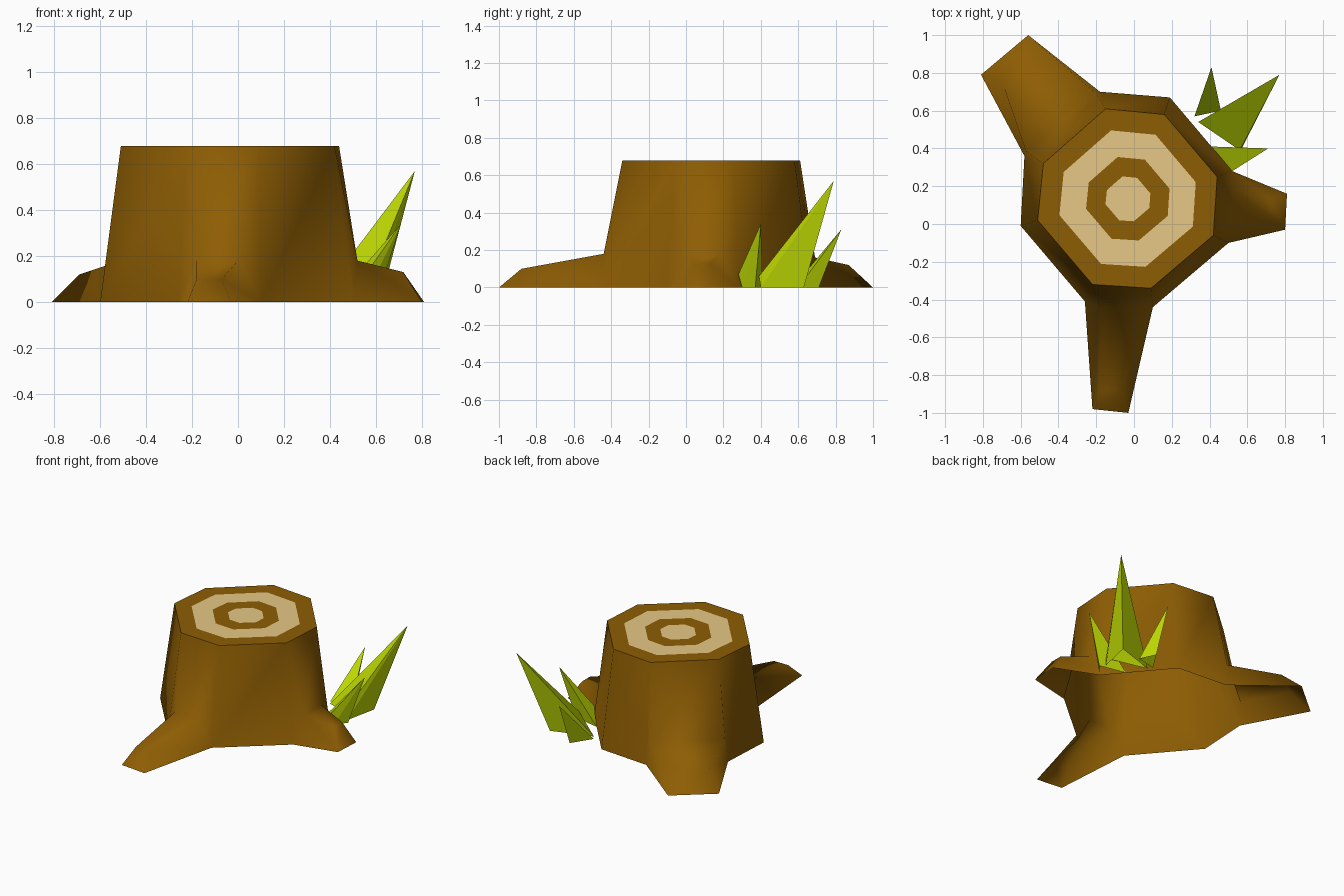
import bpy
import bmesh
from math import radians
from mathutils import Vector

default_cube = bpy.data.objects.get("Cube")
if default_cube:
    bpy.data.objects.remove(default_cube, do_unlink=True)


def make_material(name, red, green, blue):
    material = bpy.data.materials.new(name)
    colour = (red, green, blue, 1)
    material.diffuse_color = colour
    material.use_nodes = True
    shader = material.node_tree.nodes["Principled BSDF"]
    shader.inputs["Base Color"].default_value = colour
    shader.inputs["Roughness"].default_value = 0.9
    return material


bark = make_material("bark_brown", 0.27, 0.11, 0.001)
cream = make_material("ring_cream", 0.82, 0.59, 0.245)
leaf = make_material("grass_green", 0.53, 0.71, 0.001)


def finish(name, mesh_builder, materials, smooth_angle=None):
    bmesh.ops.recalc_face_normals(mesh_builder, faces=mesh_builder.faces[:])
    mesh = bpy.data.meshes.new(name)
    mesh_builder.to_mesh(mesh)
    mesh_builder.free()
    for material in materials:
        mesh.materials.append(material)
    thing = bpy.data.objects.new(name, mesh)
    bpy.context.collection.objects.link(thing)
    if smooth_angle:
        bpy.ops.object.select_all(action="DESELECT")
        thing.select_set(True)
        bpy.context.view_layer.objects.active = thing
        bpy.ops.object.shade_smooth_by_angle(angle=radians(smooth_angle))


def add_ring(builder, points):
    return [builder.verts.new(point) for point in points]


def bridge(builder, lower, upper, skip=(), material_index=0):
    count = len(lower)
    for i in range(count):
        if i not in skip:
            j = (i + 1) % count
            face = builder.faces.new((lower[i], lower[j], upper[j], upper[i]))
            face.material_index = material_index


# Trunk outlines, counter-clockwise from the left side
top_height = 0.68
top_outline = [Vector((x, y, top_height)) for x, y in (
    (0.44, 0.25), (0.16, 0.58), (-0.15, 0.61), (-0.48, 0.32),
    (-0.51, 0.02), (-0.22, -0.32), (0.09, -0.34), (0.42, -0.06))]
foot_outline = [Vector((x, y, 0)) for x, y in (
    (0.52, 0.28), (0.19, 0.67), (-0.18, 0.70), (-0.58, 0.36),
    (-0.60, -0.01), (-0.26, -0.41), (0.10, -0.44), (0.50, -0.10))]

# Roots by trunk side: shoulder pair and height, tip pair and height, toe pair
roots = {
    2: ((-0.20, 0.69), (-0.57, 0.38), 0.16, (-0.50, 0.87), (-0.69, 0.73), 0.12,
        (-0.56, 1.0), (-0.81, 0.79)),
    5: ((-0.18, -0.44), (0.0, -0.44), 0.18, (-0.18, -0.88), (-0.07, -0.88), 0.10,
        (-0.22, -0.98), (-0.03, -1.0)),
    7: ((0.52, 0.01), (0.52, 0.18), 0.18, (0.72, 0.04), (0.72, 0.13), 0.13,
        (0.80, -0.03), (0.81, 0.16)),
}

# Trunk walls, open underneath
stump = bmesh.new()
foot = add_ring(stump, foot_outline)
rim = add_ring(stump, top_outline)
bridge(stump, foot, rim, skip=roots)

for side, (shoulder_a, shoulder_b, shoulder_z, tip_a, tip_b, tip_z, toe_a, toe_b) in roots.items():
    following = (side + 1) % len(foot)
    foot_a, foot_b = foot[side], foot[following]
    rim_a, rim_b = rim[side], rim[following]
    upper_a, upper_b = add_ring(stump, ((*shoulder_a, shoulder_z), (*shoulder_b, shoulder_z)))
    end_a, end_b = add_ring(stump, ((*tip_a, tip_z), (*tip_b, tip_z)))
    ground_a, ground_b = add_ring(stump, ((*toe_a, 0), (*toe_b, 0)))
    for corners in (
            # trunk wall around the root
            (rim_b, rim_a, upper_a, upper_b),
            (rim_a, foot_a, upper_a),
            (rim_b, upper_b, foot_b),
            # root back, flanks and end
            (upper_b, upper_a, end_a, end_b),
            (upper_a, foot_a, ground_a, end_a),
            (foot_b, upper_b, end_b, ground_b),
            (end_b, end_a, ground_a, ground_b)):
        stump.faces.new(corners)

# Growth rings on the cut top, alternating bark and cream
centre = sum(top_outline, Vector()) / len(top_outline)
outer = rim
for index, scale in enumerate((0.76, 0.465, 0.25)):
    inner = add_ring(stump, [centre.lerp(point, scale) for point in top_outline])
    bridge(stump, outer, inner, material_index=index % 2)
    outer = inner
heart = stump.faces.new(outer)
heart.material_index = 1
finish("tree_stump", stump, (bark, cream), smooth_angle=75)


# Grass blades: open-bottomed spikes
def grass_blade(name, tip, *base):
    blade = bmesh.new()
    corners = add_ring(blade, base)
    peak = blade.verts.new(tip)
    for i, corner in enumerate(corners):
        blade.faces.new((corner, corners[(i + 1) % len(corners)], peak))
    finish(name, blade, (leaf,))


grass_blade("grass_blade_tall", (0.77, 0.79, 0.57),
            (0.34, 0.54, 0), (0.56, 0.39, 0.06), (0.57, 0.40, 0), (0.62, 0.63, 0))
grass_blade("grass_blade_back", (0.41, 0.83, 0.31),
            (0.32, 0.57, 0), (0.46, 0.60, 0), (0.41, 0.71, 0))
grass_blade("grass_blade_side", (0.71, 0.40, 0.34),
            (0.41, 0.41, 0), (0.52, 0.28, 0.07), (0.54, 0.30, 0), (0.60, 0.37, 0))
